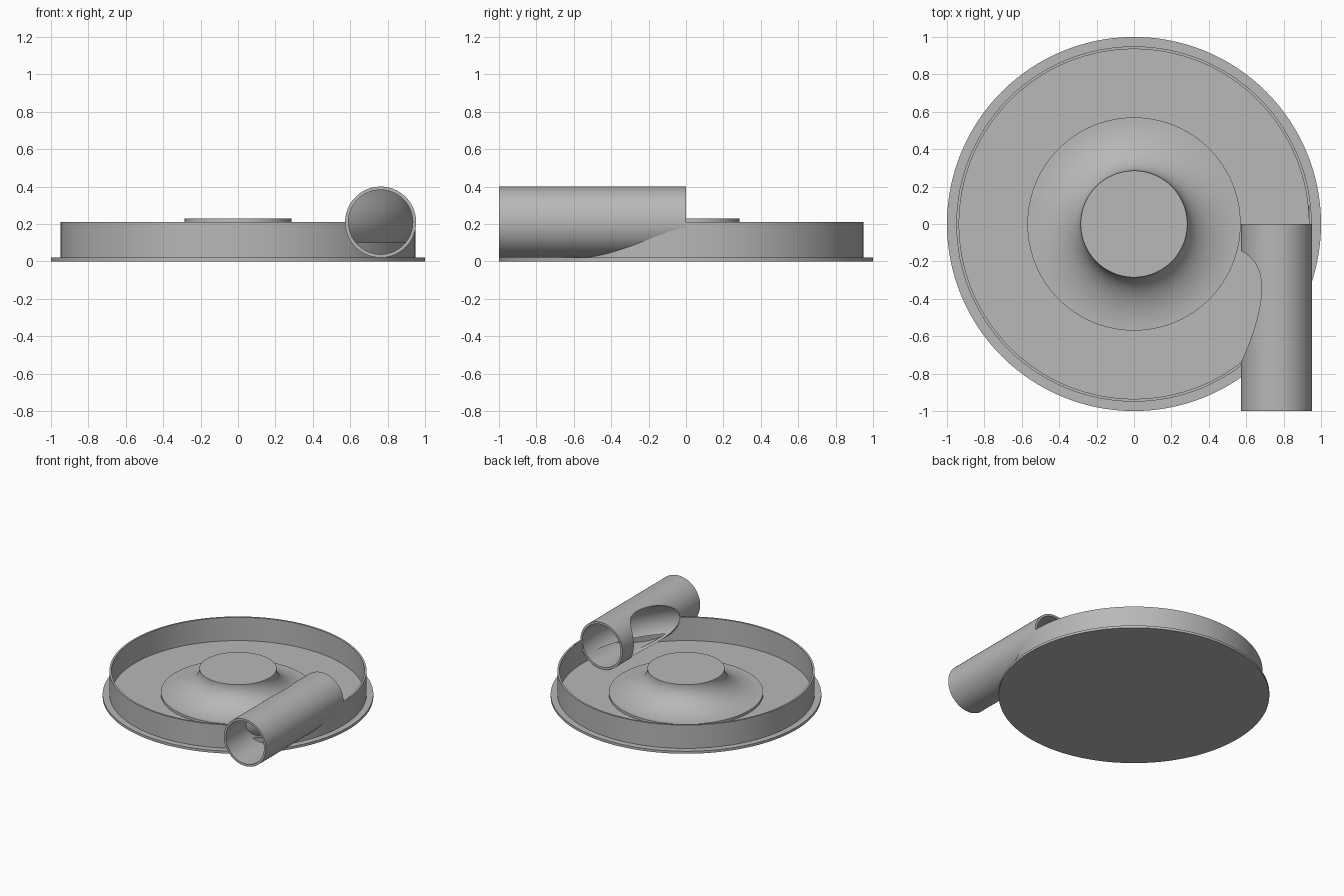
import bpy, bmesh, math
from mathutils import Matrix, Vector

if "Cube" in bpy.data.objects:
    bpy.data.objects.remove(bpy.data.objects["Cube"], do_unlink=True)

grey = bpy.data.materials.new("mid_grey")
grey.use_nodes = True
grey.diffuse_color = (0.48, 0.48, 0.48, 1)
grey.node_tree.nodes["Principled BSDF"].inputs["Base Color"].default_value = (0.48, 0.48, 0.48, 1)

RING, PIPE_Z, BORE, PIPE_R = 0.7625, 0.21, 0.172, 0.19
LIP = 0.1


def add(name, bm):
    bmesh.ops.recalc_face_normals(bm, faces=bm.faces)
    mesh = bpy.data.meshes.new(name)
    bm.to_mesh(mesh)
    bm.free()
    mesh.materials.append(grey)
    ob = bpy.data.objects.new(name, mesh)
    bpy.context.collection.objects.link(ob)
    return ob


def lathe(name, profile, steps=128, closed=False):
    """Spin a profile of (radius, height) points round the z axis."""
    bm = bmesh.new()
    vs = [bm.verts.new((r, 0, z)) for r, z in profile]
    pairs = list(zip(vs, vs[1:])) + ([(vs[-1], vs[0])] if closed else [])
    edges = [bm.edges.new(p) for p in pairs]
    bmesh.ops.spin(bm, geom=vs + edges, axis=(0, 0, 1), cent=(0, 0, 0),
                   angle=2 * math.pi, steps=steps)
    bmesh.ops.remove_doubles(bm, verts=bm.verts, dist=1e-5)
    return add(name, bm)


def tube(name, radius, y0, y1, floor=None):
    """Cylinder along y, with its underside optionally sliced off."""
    bm = bmesh.new()
    place = Matrix.Translation((RING, (y0 + y1) / 2, PIPE_Z)) @ Matrix.Rotation(math.pi / 2, 4, 'X')
    bmesh.ops.create_cone(bm, cap_ends=True, segments=96, radius1=radius,
                          radius2=radius, depth=y1 - y0, matrix=place)
    if floor is not None:
        cut = bmesh.ops.bisect_plane(bm, geom=bm.verts[:] + bm.edges[:] + bm.faces[:],
                                     plane_co=Vector((0, 0, floor)),
                                     plane_no=Vector((0, 0, 1)), clear_inner=True)
        rim = [e for e in cut["geom_cut"] if isinstance(e, bmesh.types.BMEdge)]
        bmesh.ops.holes_fill(bm, edges=rim)
    return add(name, bm)


def torus(name, radius):
    ring = [(RING + radius * math.cos(a), PIPE_Z + radius * math.sin(a))
            for a in (2 * math.pi * i / 64 for i in range(64))]
    return lathe(name, ring, closed=True)


def boolean(ob, cutter, operation='DIFFERENCE'):
    mod = ob.modifiers.new("cut", 'BOOLEAN')
    mod.operation, mod.object, mod.solver = operation, cutter, 'EXACT'
    graph = bpy.context.evaluated_depsgraph_get()
    mesh = bpy.data.meshes.new_from_object(ob.evaluated_get(graph))
    ob.modifiers.clear()
    ob.data = mesh


# Flanged tray with an upright outer wall
tray = lathe("tray", [(0, 0), (1, 0), (1, 0.02), (0.95, 0.02), (0.95, 0.21),
                      (0.935, 0.21), (0.935, 0.02), (0, 0.02)])

# Flared hub rising to a flat round top
flare = [(0.57 - 0.285 * math.cos(a), 0.225 - 0.185 * math.sin(a))
         for a in (math.pi / 2 * (1 - i / 20) for i in range(21))]
hub = lathe("hub", [(0, 0.015), (0.57, 0.015)] + flare + [(0.285, 0.23), (0, 0.23)])

# Helper solids
bore = tube("bore_cutter", BORE, -1.1, 0.1)
upper_bore = tube("wall_cutter", BORE, -1.1, 0.1, floor=LIP)
channel = torus("channel_cutter", BORE)
blank = tube("blank_cutter", PIPE_R - 0.002, -0.95, -0.001, floor=LIP)

# Outlet pipe, opened on its inner side by the ring channel
pipe = tube("outlet_pipe", PIPE_R, -1, 0)
boolean(pipe, bore)
boolean(pipe, channel)

# Curved baffle between the pipe bore and the channel
baffle = torus("baffle", BORE + 0.012)
boolean(baffle, blank, 'INTERSECT')
boolean(baffle, channel)

# Opening in the wall where the pipe enters
boolean(tray, upper_bore)

for helper in (bore, upper_bore, channel, blank):
    bpy.data.objects.remove(helper, do_unlink=True)

# Smooth curves with sharp rims
for ob in (tray, hub, pipe, baffle):
    bpy.ops.object.select_all(action='DESELECT')
    ob.select_set(True)
    bpy.context.view_layer.objects.active = ob
    bpy.ops.object.shade_smooth_by_angle(angle=math.radians(30))
